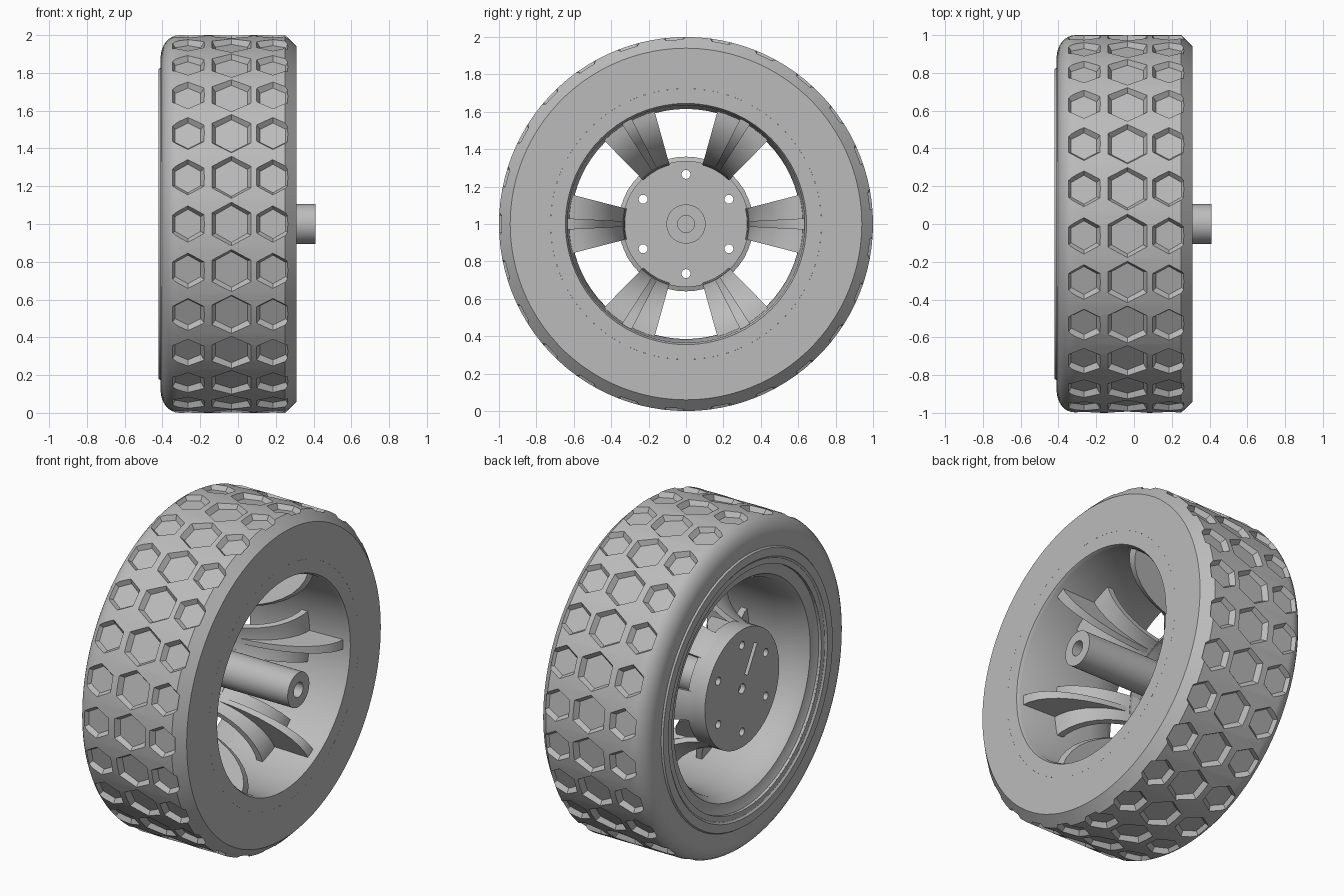
import bpy, bmesh
from math import sin, cos, pi, radians
from mathutils import Matrix, Vector

if "Cube" in bpy.data.objects:
    bpy.data.objects.remove(bpy.data.objects["Cube"])

grey = bpy.data.materials.new("wheel grey")
grey.use_nodes = True
colour = (0.5, 0.5, 0.5, 1)
grey.diffuse_color = colour
grey.node_tree.nodes["Principled BSDF"].inputs["Base Color"].default_value = colour

CENTRE = Vector((0, 0, 1))  # the axle runs along x


def finish(bm, name):
    bmesh.ops.remove_doubles(bm, verts=bm.verts, dist=1e-5)
    bmesh.ops.recalc_face_normals(bm, faces=bm.faces)
    mesh = bpy.data.meshes.new(name)
    bm.to_mesh(mesh)
    bm.free()
    mesh.materials.append(grey)
    obj = bpy.data.objects.new(name, mesh)
    obj.location = CENTRE
    bpy.context.collection.objects.link(obj)
    return obj


def lathe(bm, profile, steps, start=0, sweep=2 * pi, closed=True):
    """Turn (x, radius) points about the axle; part sweeps get end caps."""
    full = sweep > 6.28
    rings = []
    for i in range(steps + (not full)):
        a = start + sweep * i / steps
        rings.append([bm.verts.new((x, r * cos(a), r * sin(a))) for x, r in profile])
    n = len(profile)
    for i in range(steps):
        p, q = rings[i], rings[(i + 1) % len(rings)]
        for j in range(n if closed else n - 1):
            k = (j + 1) % n
            bm.faces.new((p[j], p[k], q[k], q[j]))
    if not full:
        bm.faces.new(rings[0])
        bm.faces.new(rings[-1])


def prism(bm, base, top):
    """Join two matching outlines into a solid."""
    a, b = ([bm.verts.new(p) for p in loop] for loop in (base, top))
    for i in range(len(a)):
        j = (i + 1) % len(a)
        bm.faces.new((a[i], a[j], b[j], b[i]))
    bm.faces.new(a)
    bm.faces.new(b)


def cut(obj, cutter):
    """Subtract the cutter, bake the result and remove the cutter."""
    cutter.hide_render = True
    mod = obj.modifiers.new("cut", "BOOLEAN")
    mod.operation, mod.solver, mod.object = "DIFFERENCE", "EXACT", cutter
    select(obj)
    bpy.ops.object.modifier_apply(modifier=mod.name)
    bpy.data.objects.remove(cutter)


def select(obj):
    bpy.ops.object.select_all(action="DESELECT")
    obj.select_set(True)
    bpy.context.view_layer.objects.active = obj


def smooth(obj, angle=30):
    select(obj)
    bpy.ops.object.shade_smooth_by_angle(angle=radians(angle))


def flare(x0, x1, r0, r1, steps=10):
    """Trumpet curve: along the axle at the hub, outward at the rim."""
    ts = [pi / 2 * i / steps for i in range(steps + 1)]
    return [(x0 + (x1 - x0) * sin(t), r0 + (r1 - r0) * (1 - cos(t))) for t in ts]


# Tyre: chamfered inner shoulder, rounded outer shoulder
shoulder = [(-0.31 - 0.1 * sin(t), 0.88 + 0.12 * cos(t))
            for t in [pi / 2 * i / 8 for i in range(9)]]
bm = bmesh.new()
lathe(bm, [(0.31, 0.725), (0.31, 0.94), (0.25, 1.0)] + shoulder + [(-0.41, 0.725)], 100)
tyre = finish(bm, "tyre")

# Tread: three rows of sunken hexagons with sloping walls
bm = bmesh.new()
FLOOR, LID = 0.968, 1.005
for i in range(25):
    turn = Matrix.Rotation(pi + 2 * pi * i / 25, 4, "X")
    for x, size in ((-0.265, 0.1), (-0.035, 0.12), (0.185, 0.1)):
        loops = []
        for h in (FLOOR, LID):
            s = size + 0.69 * (h - 1)
            loops.append([turn @ Vector((x + s * sin(k * pi / 3), h, s * cos(k * pi / 3)))
                          for k in range(6)])
        prism(bm, *loops)
cut(tyre, finish(bm, "tread_cutter"))
smooth(tyre, 20)

# Rim: tapered barrel with a dished outer lip
bm = bmesh.new()
lathe(bm, [(0.31, 0.725), (0.31, 0.645), (0.29, 0.635), (-0.2, 0.615), (-0.33, 0.63),
           (-0.38, 0.66), (-0.395, 0.74), (-0.42, 0.77), (-0.42, 0.82), (-0.405, 0.83),
           (-0.405, 0.725)], 72)
smooth(finish(bm, "rim"))

# Hub with a rear collar and a hollow axle
bm = bmesh.new()
lathe(bm, [(-0.35, 0), (-0.35, 0.03), (-0.38, 0.03), (-0.38, 0.36), (-0.26, 0.36),
           (-0.25, 0.335), (-0.32, 0.335), (-0.32, 0.105), (0.41, 0.105),
           (0.41, 0.045), (0.1, 0.045), (0.1, 0)], 48, closed=False)
hub = finish(bm, "hub_and_axle")

# Bolt holes and a shallow slot in the hub face
bm = bmesh.new()
for i in range(6):
    a = pi / 2 + i * pi / 3
    loops = [[(x, 0.265 * cos(a) + 0.024 * cos(k * pi / 8), 0.265 * sin(a) + 0.024 * sin(k * pi / 8))
              for k in range(16)] for x in (-0.45, -0.28)]
    prism(bm, *loops)
turn = Matrix.Rotation(radians(120), 4, "X")
outline = [(0.08, -0.015), (0.265, -0.015), (0.265, 0.015), (0.08, 0.015)]
prism(bm, *[[turn @ Vector((x, y, z)) for y, z in outline] for x in (-0.45, -0.35)])
cut(hub, finish(bm, "hub_cutter"))
smooth(hub)

# Six flared spokes, each with a tapering rib behind it
HALF = radians(14.4)
face = flare(-0.36, 0.01, 0.355, 0.64)
back = flare(-0.36, 0.05, 0.325, 0.64)
crest = flare(-0.34, 0.27, 0.335, 0.64)
for i in range(6):
    a = i * pi / 3
    bm = bmesh.new()
    lathe(bm, face + back[::-1], 8, a - HALF, 2 * HALF)
    smooth(finish(bm, f"spoke_{i + 1}"))

    bm = bmesh.new()
    turn = Matrix.Rotation(a, 4, "X")
    sides = [[turn @ Vector((x, r, side * (0.015 + 0.05 * (r - 0.335))))
              for x, r in crest + back[::-1]] for side in (-1, 1)]
    prism(bm, *sides)
    smooth(finish(bm, f"spoke_rib_{i + 1}"))
